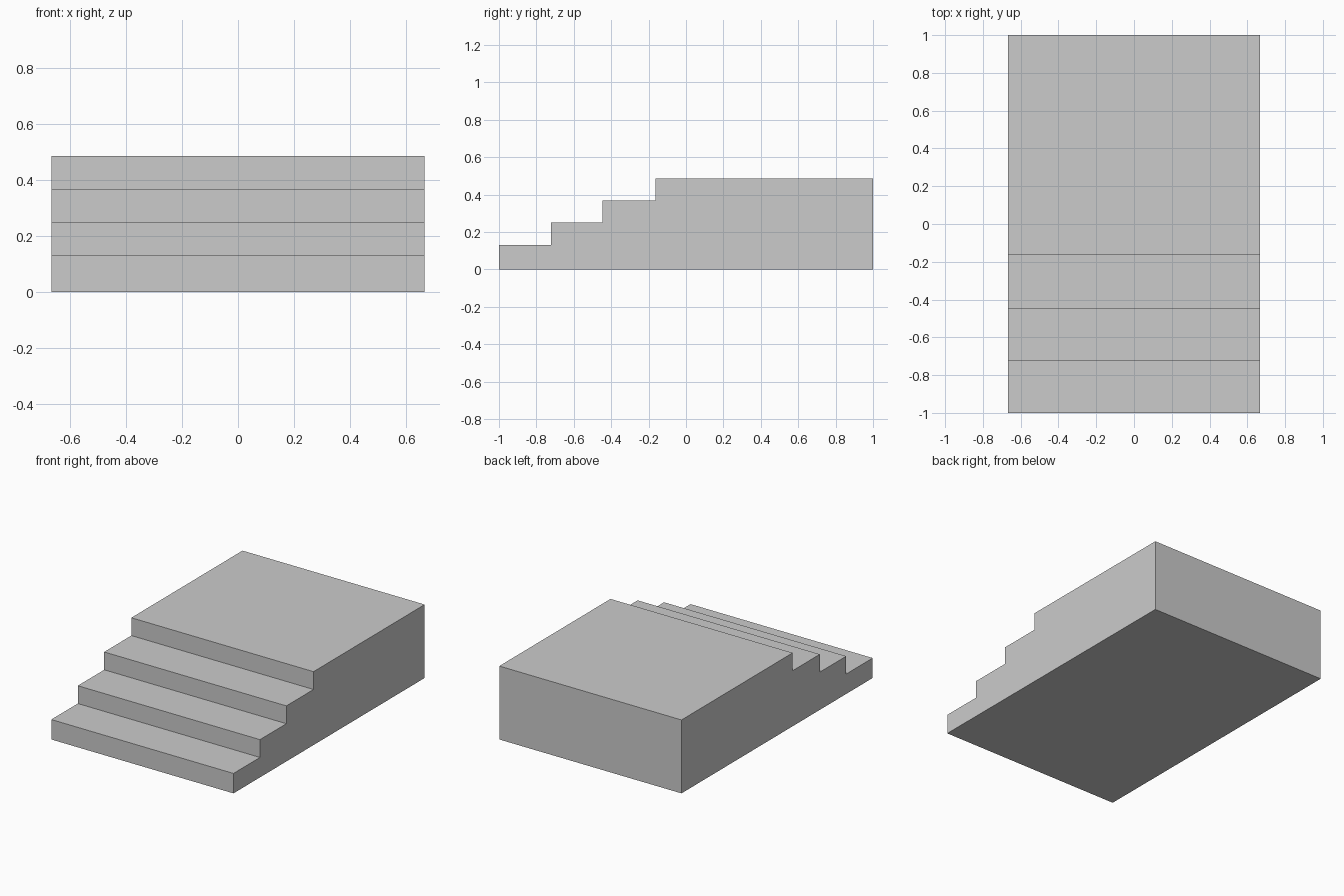
import bpy
import bmesh

cube = bpy.data.objects.get("Cube")
if cube:
    bpy.data.objects.remove(cube, do_unlink=True)

HALF_WIDTH = 0.667
BACK = 1.0
# Front edge and tread height of each step, the last being the landing
STEPS = [(-1.0, 0.132), (-0.723, 0.25), (-0.447, 0.368), (-0.163, 0.486)]

# Plain grey material
grey = bpy.data.materials.new("plain_grey")
grey.use_nodes = True
colour = (0.6, 0.6, 0.6, 1.0)
grey.diffuse_color = colour
grey.node_tree.nodes["Principled BSDF"].inputs["Base Color"].default_value = colour

# Stepped side profile in the y-z plane
profile = [(BACK, 0.0), (STEPS[0][0], 0.0)]
for i, (front, height) in enumerate(STEPS):
    back = STEPS[i + 1][0] if i + 1 < len(STEPS) else BACK
    profile += [(front, height), (back, height)]

# Solid staircase with landing, extruded across its width
bm = bmesh.new()
side = bm.faces.new([bm.verts.new((-HALF_WIDTH, y, z)) for y, z in profile])
extruded = bmesh.ops.extrude_face_region(bm, geom=[side], use_keep_orig=True)
moved = [v for v in extruded["geom"] if isinstance(v, bmesh.types.BMVert)]
bmesh.ops.translate(bm, verts=moved, vec=(2 * HALF_WIDTH, 0, 0))
bmesh.ops.recalc_face_normals(bm, faces=bm.faces)

mesh = bpy.data.meshes.new("staircase")
bm.to_mesh(mesh)
bm.free()
mesh.materials.append(grey)
staircase = bpy.data.objects.new("staircase", mesh)
bpy.context.collection.objects.link(staircase)
